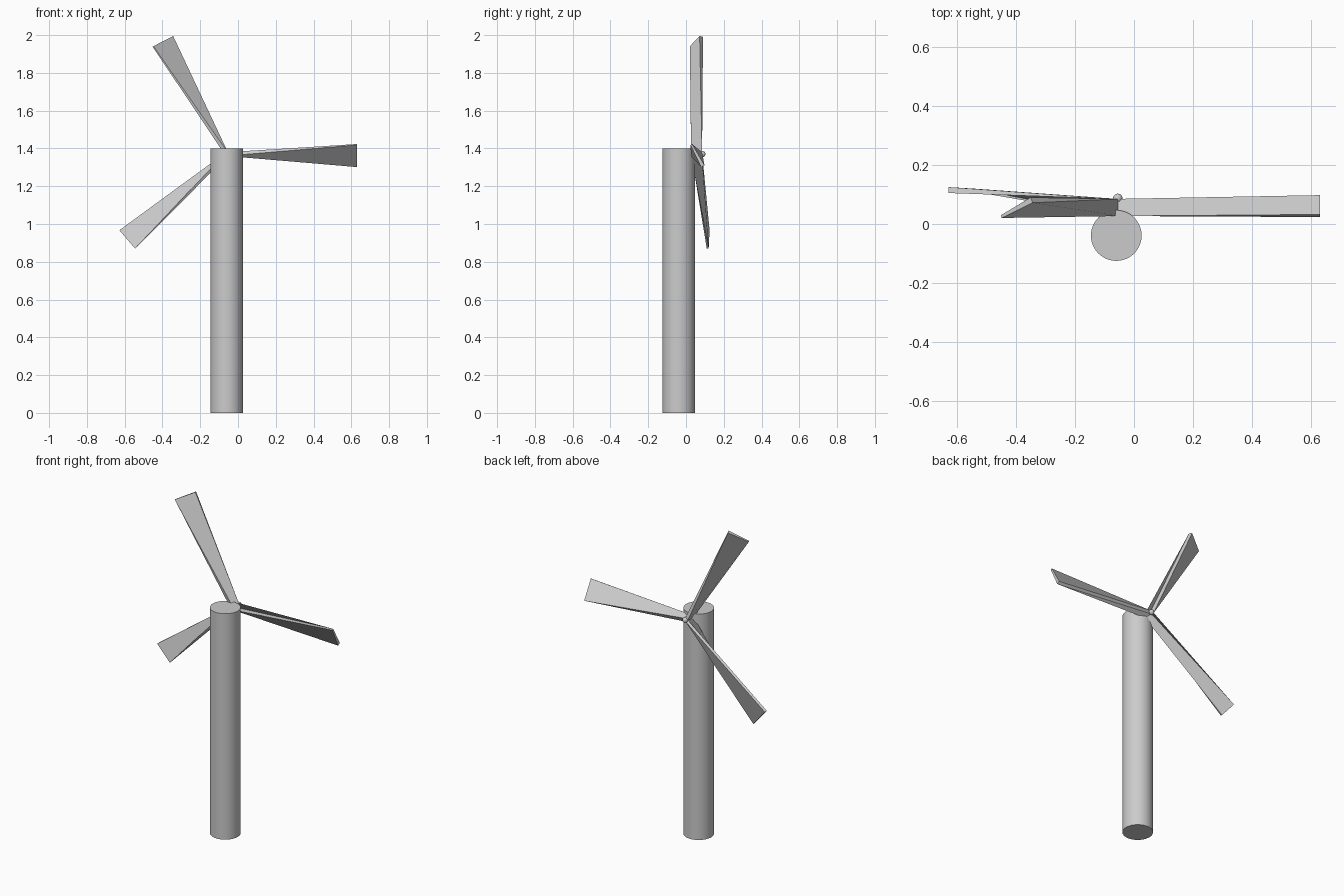
import bpy, bmesh
from mathutils import Vector

if "Cube" in bpy.data.objects:
    bpy.data.objects.remove(bpy.data.objects["Cube"])

HUB = Vector((-0.06, 0.088, 1.37))


def add_blade(name, front_tip, back_tip):
    """Twisted tapering plate: edge-on at the hub, turned flat at the tip."""
    ft, bt = Vector(front_tip), Vector(back_tip)
    mid = (ft + bt) / 2
    axis = Vector((mid.x - HUB.x, 0, mid.z - HUB.z)).normalized()
    root = (Vector((HUB.x, 0.027, HUB.z)), Vector((HUB.x, 0.085, HUB.z)))
    bm = bmesh.new()
    rings = []
    for (f, b), (tf, tb) in ((root, (0.02, 0.02)), ((ft, bt), (0.010, 0.020))):
        n = (b - f).cross(axis).normalized() / 2
        rings.append([bm.verts.new(p) for p in
                      (f - n * tf, f + n * tf, b + n * tb, b - n * tb)])
    r, t = rings
    for i in range(4):
        j = (i + 1) % 4
        bm.faces.new((r[i], r[j], t[j], t[i]))
    bm.faces.new(r[::-1])
    bm.faces.new(t)
    bmesh.ops.recalc_face_normals(bm, faces=bm.faces)
    mesh = bpy.data.meshes.new(name)
    bm.to_mesh(mesh)
    bm.free()
    bpy.context.collection.objects.link(bpy.data.objects.new(name, mesh))


# Tower
bpy.ops.mesh.primitive_cylinder_add(vertices=48, radius=0.086, depth=1.4,
                                    location=(-0.06, -0.039, 0.7))
bpy.context.object.name = "tower"
bpy.ops.object.shade_smooth_by_angle()

# Hub ball at the back of the rotor
bpy.ops.mesh.primitive_uv_sphere_add(segments=20, ring_count=12, radius=0.016,
                                     location=(-0.055, 0.087, 1.37))
bpy.context.object.name = "hub"
bpy.ops.object.shade_smooth_by_angle()

# Three blades
add_blade("blade_upper", (-0.45, 0.025, 1.94), (-0.347, 0.081, 1.993))
add_blade("blade_right", (0.63, 0.028, 1.421), (0.63, 0.089, 1.306))
add_blade("blade_lower", (-0.545, 0.115, 0.87), (-0.628, 0.115, 0.967))
